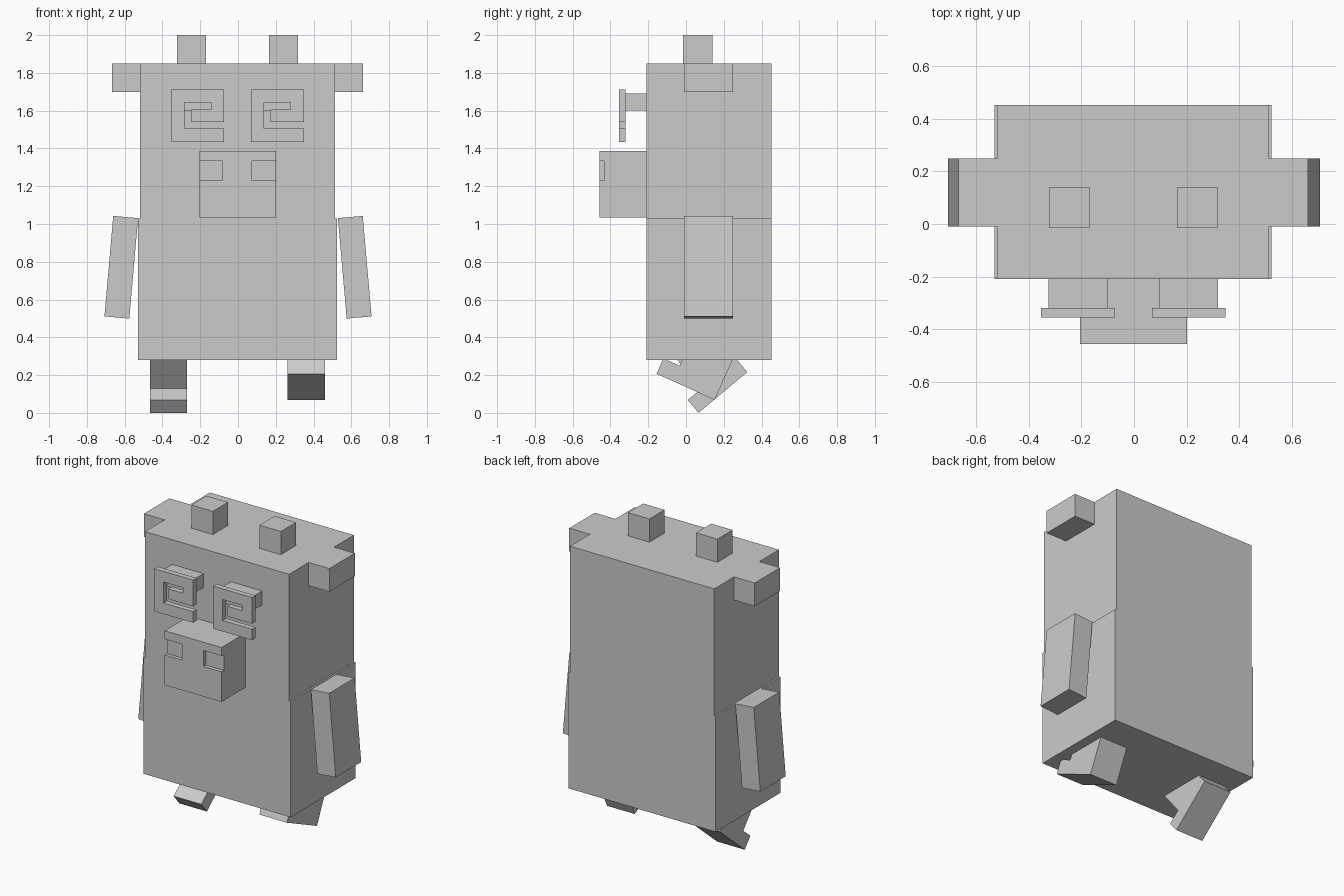
import bpy
import bmesh
from math import radians, sin, cos
from mathutils import Vector

cube = bpy.data.objects.get("Cube")
if cube:
    bpy.data.objects.remove(cube, do_unlink=True)

grey = bpy.data.materials.new("plain grey")
grey.use_nodes = True
grey.diffuse_color = (0.6, 0.6, 0.6, 1)
grey.node_tree.nodes["Principled BSDF"].inputs["Base Color"].default_value = (0.6, 0.6, 0.6, 1)


def extrude(name, points, axis, low, high):
    """Extrude a profile along x (points are y, z) or along y (points are x, z)."""
    bm = bmesh.new()
    place = (lambda a, b: (low, a, b)) if axis == "x" else (lambda a, b: (a, low, b))
    face = bm.faces.new([bm.verts.new(place(a, b)) for a, b in points])
    moved = bmesh.ops.extrude_face_region(bm, geom=[face])["geom"]
    step = Vector((high - low, 0, 0)) if axis == "x" else Vector((0, high - low, 0))
    bmesh.ops.translate(bm, vec=step, verts=[v for v in moved if isinstance(v, bmesh.types.BMVert)])
    bmesh.ops.recalc_face_normals(bm, faces=bm.faces)
    mesh = bpy.data.meshes.new(name)
    bm.to_mesh(mesh)
    bm.free()
    mesh.materials.append(grey)
    obj = bpy.data.objects.new(name, mesh)
    bpy.context.collection.objects.link(obj)
    return obj


def box(name, x, y, z):
    return extrude(name, [(x[0], z[0]), (x[1], z[0]), (x[1], z[1]), (x[0], z[1])], "y", *y)


# Body: one block whose upper half is slightly narrower
MID = -0.003
low_w, top_w = 0.527, 0.516
half = [(low_w, 0.28), (low_w, 1.03), (top_w, 1.03), (top_w, 1.85)]
outline = [(MID + x, z) for x, z in half] + [(MID - x, z) for x, z in reversed(half)]
extrude("body", outline, "y", -0.21, 0.453)

LIMB_Y = (-0.01, 0.25)
for side, s in (("left", 1), ("right", -1)):
    # Ears at the top corners and horns on the top
    box(side + "_ear", sorted((MID + s * top_w, MID + s * 0.664)), LIMB_Y, (1.70, 1.85))
    box(side + "_horn", sorted((MID + s * 0.167, MID + s * 0.32)), (-0.015, 0.14), (1.85, 2.0))

    # Arms hang with the hands swung outward
    arm = box(side + "_arm", (-0.066, 0.066), LIMB_Y, (-0.267, 0.267))
    arm.location = (s * 0.618, 0, 0.771)
    arm.rotation_euler.y = radians(-5 * s)

# Snout with two shallow nostrils open to the sides
snout = box("snout", (-0.205, 0.202), (-0.457, -0.21), (1.035, 1.387))
for span in ((-0.3, -0.081), (0.073, 0.3)):
    cutter = box("nostril_cutter", span, (-0.55, -0.433), (1.23, 1.333))
    cutter.hide_render = True
    cut = snout.modifiers.new("nostril", "BOOLEAN")
    cut.operation, cut.solver, cut.object = "DIFFERENCE", "EXACT", cutter
    bpy.context.view_layer.objects.active = snout
    bpy.ops.object.modifier_apply(modifier=cut.name)
    bpy.data.objects.remove(cutter, do_unlink=True)

# Eyes: hooked spiral plates held on short stalks
spiral = [(0, 0), (0.28, 0), (0.28, 0.071), (0.069, 0.071), (0.069, 0.207), (0.209, 0.207),
          (0.209, 0.172), (0.103, 0.172), (0.103, 0.106), (0.28, 0.106), (0.28, 0.276), (0, 0.276)]
for side, x, stalk in (("right", -0.353, (-0.325, -0.1)), ("left", 0.069, (0.095, 0.32))):
    extrude(side + "_eye", [(x + a, 1.435 + b) for a, b in spiral], "y", -0.355, -0.32)
    box(side + "_eye_stalk", stalk, (-0.32, -0.21), (1.60, 1.69))

# Legs: an L-shaped profile with a toe, tilted in mid stride
leg = [(0, 0), (0.337, 0), (0.337, 0.42), (0.094, 0.42), (0.094, 0.089), (0, 0.089)]
for side, x, toe, tilt in (("left", (0.262, 0.46), (-0.156, 0.207), -24.2),
                           ("right", (-0.467, -0.269), (0.066, 0.0), 39.9)):
    c, s = cos(radians(tilt)), sin(radians(tilt))
    extrude(side + "_leg", [(toe[0] + u * c - v * s, toe[1] + u * s + v * c) for u, v in leg], "x", *x)
